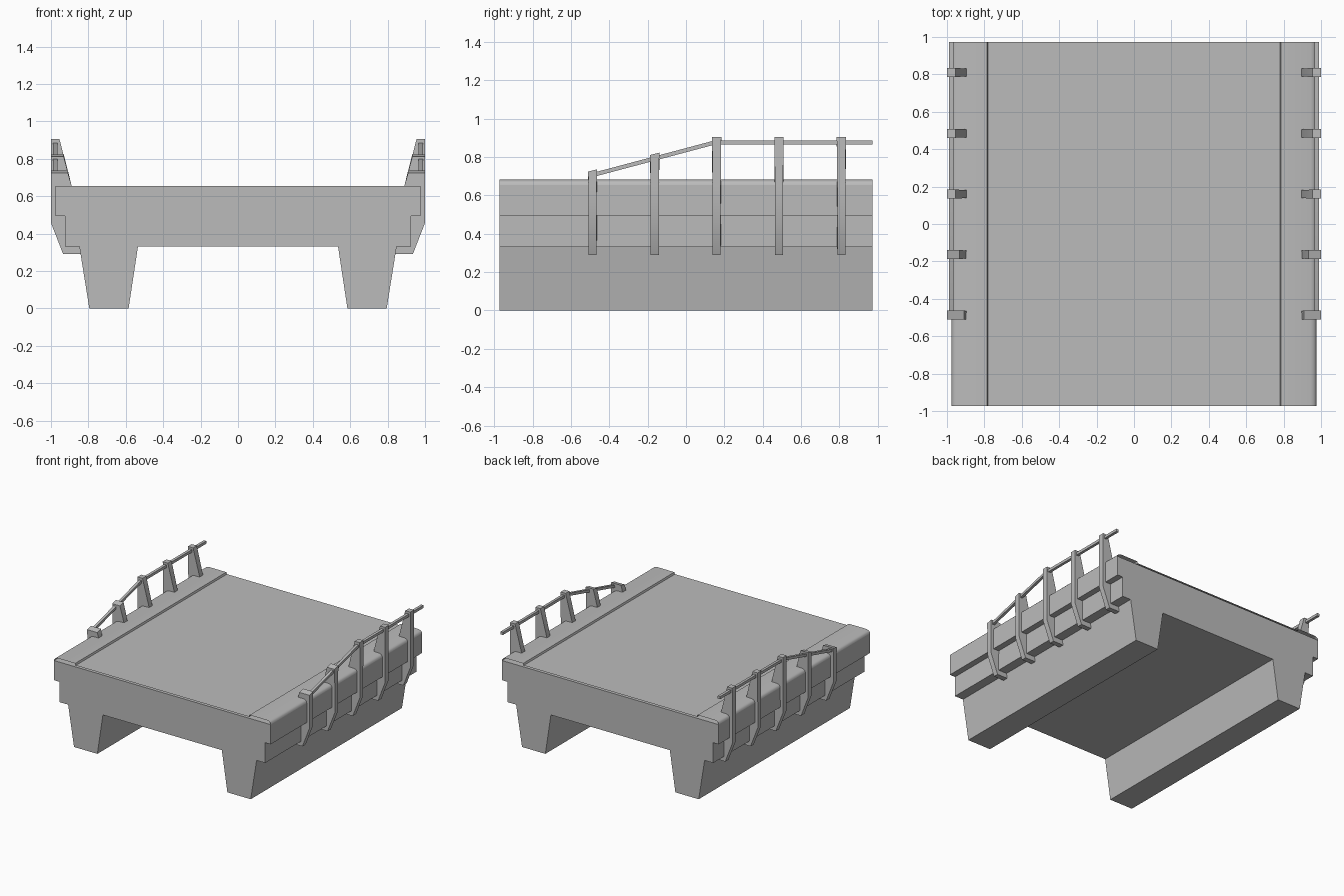
import bpy
import bmesh
from mathutils import Vector

cube = bpy.data.objects.get("Cube")
if cube:
    bpy.data.objects.remove(cube, do_unlink=True)

concrete = bpy.data.materials.new("concrete grey")
concrete.use_nodes = True
GREY = (0.5, 0.5, 0.5, 1)
concrete.diffuse_color = GREY
concrete.node_tree.nodes["Principled BSDF"].inputs["Base Color"].default_value = GREY

LENGTH = 0.972  # half length of the span


def finish(name, bm):
    bmesh.ops.recalc_face_normals(bm, faces=bm.faces)
    mesh = bpy.data.meshes.new(name)
    bm.to_mesh(mesh)
    bm.free()
    mesh.materials.append(concrete)
    obj = bpy.data.objects.new(name, mesh)
    bpy.context.collection.objects.link(obj)
    bpy.ops.object.select_all(action='DESELECT')
    obj.select_set(True)
    bpy.context.view_layer.objects.active = obj
    bpy.ops.object.shade_smooth_by_angle(angle=0.6)
    return obj


def prism(points, direction):
    """Closed solid: a 3D polygon swept along a direction."""
    bm = bmesh.new()
    face = bm.faces.new([bm.verts.new(p) for p in points])
    swept = bmesh.ops.extrude_face_region(bm, geom=[face], use_keep_orig=True)
    verts = [g for g in swept["geom"] if isinstance(g, bmesh.types.BMVert)]
    bmesh.ops.translate(bm, verts=verts, vec=Vector(direction))
    return bm


def mirrored(half):
    return half + [(-x, z) for x, z in reversed(half)]


# Main span: deck slab with stepped edges and two tapered beams
span = mirrored([(0.535, 0.33), (0.585, 0), (0.795, 0), (0.848, 0.33),
                 (0.925, 0.33), (0.925, 0.495), (0.975, 0.495), (0.975, 0.655)])
finish("bridge_span", prism([(x, -LENGTH, z) for x, z in span], (0, 2 * LENGTH, 0)))

# Thin road surface with raised, rounded kerbs, open at both ends
road = mirrored([(0.975, 0.655), (0.972, 0.667), (0.963, 0.676), (0.945, 0.682),
                 (0.785, 0.682), (0.78, 0.667)])
bm = bmesh.new()
rows = [[bm.verts.new((x, y, z)) for y in (-LENGTH, LENGTH)] for x, z in road]
for a, b in zip(rows, rows[1:]):
    bm.faces.new((a[0], a[1], b[1], b[0]))
finish("road_surface", bm)

# Railing posts: y position, top height, slope of the top
POSTS = [(-0.487, 0.73, 0.25), (-0.163, 0.817, 0.25),
         (0.16, 0.905, 0), (0.485, 0.905, 0), (0.81, 0.905, 0)]
RAIL = [(-0.5, 0.692), (0.15, 0.865), (LENGTH, 0.865),
        (LENGTH, 0.887), (0.15, 0.887), (-0.5, 0.714)]

for side, label in ((1, "left"), (-1, "right")):
    for number, (y, top, slope) in enumerate(POSTS, 1):
        inner = 0.89 + 0.26 * (top - 0.656)
        outline = [(0.835, 0.29), (0.935, 0.29), (1, 0.457), (1, 0.66), (1, top),
                   (inner, top), (0.89, 0.656), (0.89, 0.34), (0.835, 0.34)]
        bm = prism([(side * x, -1, z) for x, z in outline], (0, 2, 0))
        for v in bm.verts:
            offset = v.co.y * (0.024 if v.co.z > 0.68 else 0.021)
            if v.co.z > top - 0.001:
                v.co.z += slope * offset
            v.co.y = y + offset
        finish(f"{label}_railing_post_{number}", bm)

    # Handrail, ramped toward the front
    finish(f"{label}_handrail",
           prism([(side * 0.966, y, z) for y, z in RAIL], (side * 0.022, 0, 0)))
